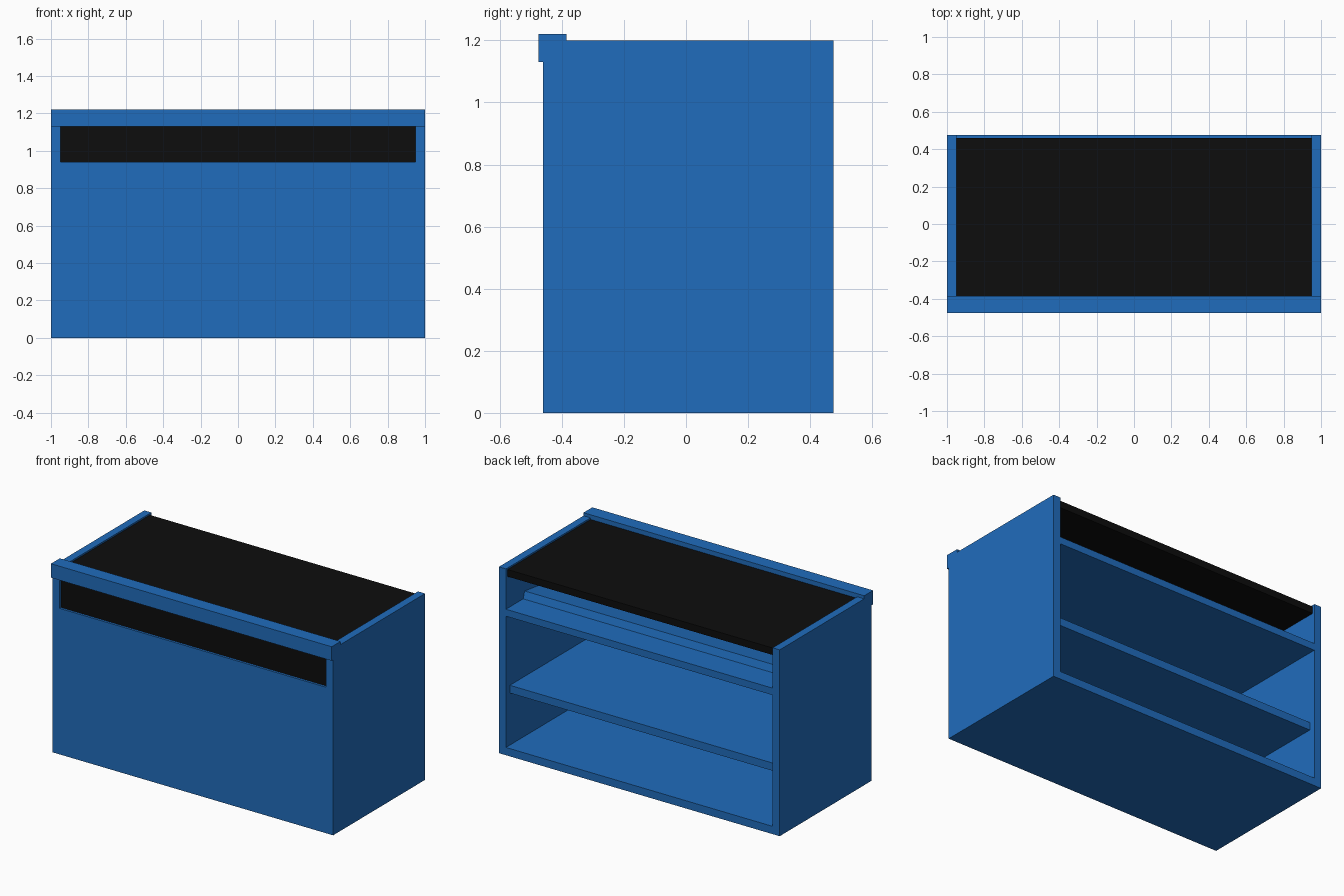
import bpy
import bmesh

cube = bpy.data.objects.get("Cube")
if cube:
    bpy.data.objects.remove(cube, do_unlink=True)


def make_material(name, rgb):
    mat = bpy.data.materials.new(name)
    mat.use_nodes = True
    color = (*rgb, 1.0)
    mat.diffuse_color = color
    mat.node_tree.nodes["Principled BSDF"].inputs["Base Color"].default_value = color
    return mat


blue = make_material("blue paint", (0.0144, 0.15, 0.503))
black = make_material("black glass", (0.004, 0.004, 0.004))


def extrude_profile(name, x0, x1, profile, mat):
    """Sweep a (y, z) outline from x0 to x1."""
    bm = bmesh.new()
    face = bm.faces.new([bm.verts.new((x0, y, z)) for y, z in profile])
    grown = bmesh.ops.extrude_face_region(bm, geom=[face])["geom"]
    verts = [g for g in grown if isinstance(g, bmesh.types.BMVert)]
    bmesh.ops.translate(bm, verts=verts, vec=(x1 - x0, 0, 0))
    bmesh.ops.recalc_face_normals(bm, faces=bm.faces)
    mesh = bpy.data.meshes.new(name)
    bm.to_mesh(mesh)
    bm.free()
    mesh.materials.append(mat)
    obj = bpy.data.objects.new(name, mesh)
    bpy.context.collection.objects.link(obj)
    return obj


def board(name, x, y, z, mat=blue):
    outline = [(y[0], z[0]), (y[1], z[0]), (y[1], z[1]), (y[0], z[1])]
    return extrude_profile(name, x[0], x[1], outline, mat)


FRONT, BACK = -0.46, 0.475
INNER = 0.95
THICK = 0.05
inside = (-INNER, INNER)
panel_back = FRONT + THICK

# Side walls
for name, x in (("left_side", (INNER, 1)), ("right_side", (-1, -INNER))):
    board(name, x, (FRONT, BACK), (0, 1.2))

# Front panel below the window, and floor
board("front_panel", inside, (FRONT, panel_back), (0, 0.94))
board("floor", inside, (panel_back, BACK), (0, THICK))

# Shelves, open to the back
board("middle_shelf", inside, (panel_back, 0.435), (0.385, 0.435))
board("upper_shelf", inside, (panel_back, BACK), (0.895, 0.94))

# Sloping display board resting on the upper shelf
extrude_profile("display_board", -INNER, INNER,
                [(0.30, 0.94), (0.285, 0.985), (-0.05, 0.94)], blue)

# Rail along the top front edge
board("front_rail", (-1, 1), (-BACK, -0.385), (1.13, 1.22))

# Dark glass window and top
board("front_glass", inside, (-0.445, panel_back), (0.94, 1.14), black)
board("top_glass", inside, (-0.39, 0.46), (1.145, 1.19), black)
